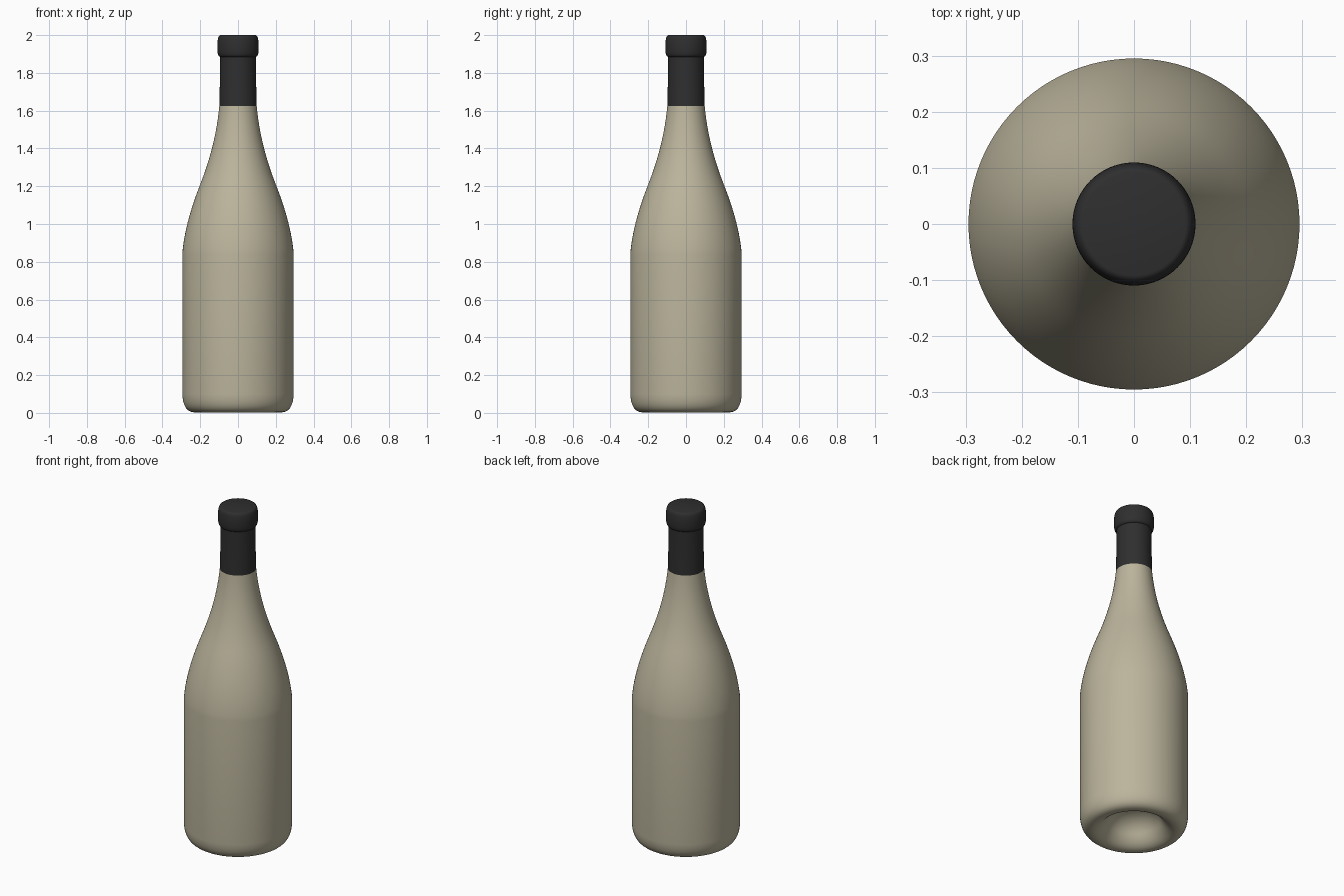
import bpy, bmesh, math

if "Cube" in bpy.data.objects:
    bpy.data.objects.remove(bpy.data.objects["Cube"])

SEGMENTS = 96


def material(name, rgb):
    mat = bpy.data.materials.new(name)
    mat.diffuse_color = (*rgb, 1)
    mat.use_nodes = True
    mat.node_tree.nodes["Principled BSDF"].inputs["Base Color"].default_value = mat.diffuse_color
    return mat


def curve(a, b, c, n=12):
    """Points on a quadratic curve from a to c, pulled towards b."""
    pts = []
    for i in range(n + 1):
        t = i / n
        pts.append(tuple((1 - t) ** 2 * p + 2 * t * (1 - t) * q + t * t * r
                         for p, q, r in zip(a, b, c)))
    return pts


def lathe(name, profile, mat):
    """Revolve an (r, z) profile, listed bottom to top, around z."""
    bm = bmesh.new()
    rings = []
    for r, z in profile:
        if rings and abs(r - last[0]) + abs(z - last[1]) < 1e-5:
            continue
        last = (r, z)
        if r < 1e-5:
            rings.append([bm.verts.new((0, 0, z))] * SEGMENTS)
        else:
            rings.append([bm.verts.new((r * math.cos(a), r * math.sin(a), z))
                          for a in (math.tau * i / SEGMENTS for i in range(SEGMENTS))])
    for lo, hi in zip(rings, rings[1:]):
        for i in range(SEGMENTS):
            j = (i + 1) % SEGMENTS
            corners = dict.fromkeys((lo[i], lo[j], hi[j], hi[i]))
            bm.faces.new(list(corners))
    mesh = bpy.data.meshes.new(name)
    bm.to_mesh(mesh)
    bm.free()
    mesh.materials.append(mat)
    obj = bpy.data.objects.new(name, mesh)
    bpy.context.collection.objects.link(obj)
    bpy.ops.object.select_all(action='DESELECT')
    obj.select_set(True)
    bpy.context.view_layer.objects.active = obj
    bpy.ops.object.shade_smooth_by_angle(angle=math.radians(40))
    return obj


glass = material("pale olive glass", (0.50, 0.46, 0.335))
foil = material("black foil", (0.028, 0.028, 0.028))

# Bottle: hollow punt, rounded heel, straight body, shoulder, tapering neck
bottle = (curve((0, 0.15), (0.10, 0.15), (0.145, 0.075))
          + curve((0.145, 0.075), (0.18, 0.008), (0.225, 0.003))
          + curve((0.225, 0.003), (0.29, 0.0), (0.295, 0.10))
          + curve((0.295, 0.84), (0.283, 1.00), (0.20, 1.21))
          + curve((0.20, 1.21), (0.117, 1.42), (0.099, 1.625)))
lathe("bottle_glass", bottle, glass)

# Foil capsule: sleeve, bulging lip and flat top
capsule = ([(0.099, 1.625), (0.096, 1.75), (0.095, 1.885)]
           + curve((0.095, 1.885), (0.108, 1.888), (0.109, 1.92), 6)
           + curve((0.109, 1.92), (0.111, 1.95), (0.107, 1.975), 6)
           + curve((0.107, 1.975), (0.104, 1.998), (0.092, 2.0), 6)
           + [(0, 2.0)])
lathe("foil_capsule", capsule, foil)
